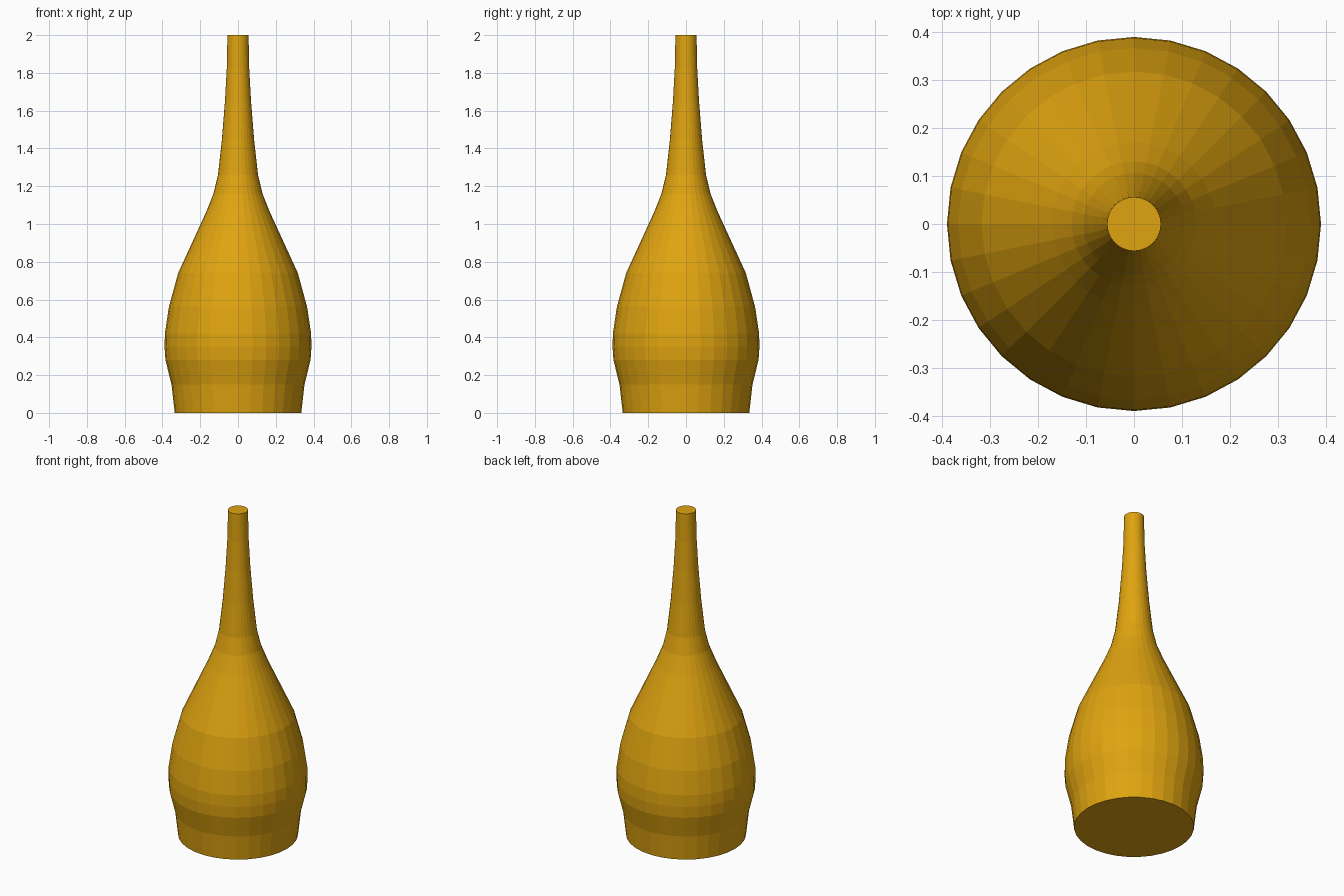
import bpy
import bmesh
from math import cos, sin, tau

if "Cube" in bpy.data.objects:
    bpy.data.objects.remove(bpy.data.objects["Cube"])

SIDES = 32

# (radius, height) outline from base to tip
PROFILE = [
    (0.335, 0.0), (0.352, 0.15), (0.384, 0.28), (0.389, 0.35), (0.387, 0.42),
    (0.366, 0.56), (0.317, 0.74), (0.170, 1.06), (0.130, 1.16), (0.106, 1.26),
    (0.085, 1.45), (0.069, 1.65), (0.059, 1.83), (0.056, 2.0),
]

gold = bpy.data.materials.new("golden yellow")
gold.diffuse_color = (0.74, 0.37, 0.005, 1.0)
gold.use_nodes = True
gold.node_tree.nodes["Principled BSDF"].inputs["Base Color"].default_value = gold.diffuse_color

# Lathe the outline into a closed solid
bm = bmesh.new()
rings = [[bm.verts.new((r * cos(tau * i / SIDES), r * sin(tau * i / SIDES), z))
          for i in range(SIDES)] for r, z in PROFILE]
for low, high in zip(rings, rings[1:]):
    for i in range(SIDES):
        j = (i + 1) % SIDES
        bm.faces.new((low[i], low[j], high[j], high[i]))

# Flat base and tip
bm.faces.new(rings[0][::-1])
bm.faces.new(rings[-1])

mesh = bpy.data.meshes.new("bottle_body")
bm.to_mesh(mesh)
bm.free()
mesh.materials.append(gold)
bpy.context.collection.objects.link(bpy.data.objects.new("bottle_body", mesh))
